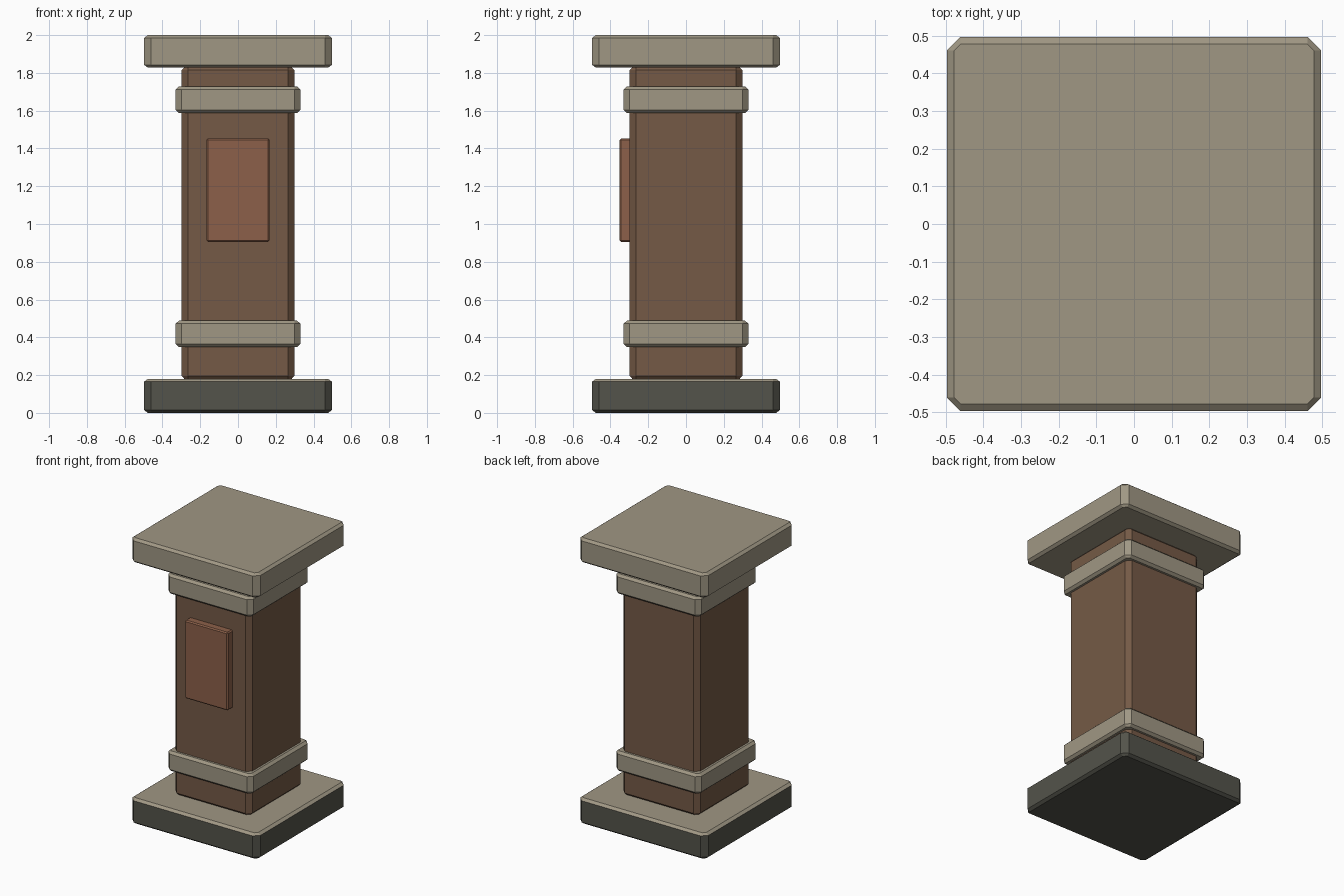
import bpy, bmesh
from mathutils import Matrix

if "Cube" in bpy.data.objects:
    bpy.data.objects.remove(bpy.data.objects["Cube"])


def material(name, rgb):
    m = bpy.data.materials.new(name)
    m.diffuse_color = (*rgb, 1)
    m.use_nodes = True
    m.node_tree.nodes["Principled BSDF"].inputs["Base Color"].default_value = m.diffuse_color
    return m


STONE = material("pale_stone", (0.35, 0.31, 0.23))
DARK = material("dark_stone", (0.087, 0.087, 0.069))
BROWN = material("brown_shaft", (0.178, 0.102, 0.061))
PANEL = material("red_panel", (0.262, 0.117, 0.067))


def finish(name, bm, *mats):
    bmesh.ops.recalc_face_normals(bm, faces=bm.faces)
    me = bpy.data.meshes.new(name)
    bm.to_mesh(me)
    bm.free()
    for m in mats:
        me.materials.append(m)
    ob = bpy.data.objects.new(name, me)
    bpy.context.collection.objects.link(ob)
    return ob


def block(name, half, z0, z1, corner, inset, rise, *mats):
    """Square block with cut corners and chamfered top and bottom rims."""
    bm = bmesh.new()
    k = half - corner
    rings = []
    for z, h in ((z0, half - inset), (z0 + rise, half),
                 (z1 - rise, half), (z1, half - inset)):
        pts = [(h, -k), (h, k), (k, h), (-k, h),
               (-h, k), (-h, -k), (-k, -h), (k, -h)]
        rings.append([bm.verts.new((x, y, z)) for x, y in pts])
    for a, b in zip(rings, rings[1:]):
        for i in range(8):
            j = (i + 1) % 8
            bm.faces.new((a[i], a[j], b[j], b[i]))
    bm.faces.new(rings[0][::-1])
    bm.faces.new(rings[-1])
    return finish(name, bm, *mats)


# Base slab: dark sides, pale top and upper rim
base = block("base_slab", 0.497, 0.0, 0.18, 0.037, 0.019, 0.015, DARK, STONE)
for f in base.data.polygons:
    f.material_index = int(f.normal.z > 0.3)

# Shaft, two bands and the cap
block("shaft", 0.298, 0.18, 1.829, 0.032, 0.014, 0.015, BROWN)
block("lower_band", 0.33, 0.348, 0.488, 0.031, 0.017, 0.016, STONE)
block("upper_band", 0.33, 1.588, 1.728, 0.031, 0.017, 0.016, STONE)
block("cap_slab", 0.497, 1.828, 2.0, 0.037, 0.019, 0.015, STONE)

# Raised panel on the front face
bm = bmesh.new()
bmesh.ops.create_cube(bm, size=1, matrix=Matrix.Translation((0, -0.317, 1.179))
                      @ Matrix.Diagonal((0.334, 0.07, 0.547, 1)))
bmesh.ops.bevel(bm, geom=bm.edges[:], offset=0.008, segments=1, affect='EDGES')
finish("front_panel", bm, PANEL)
